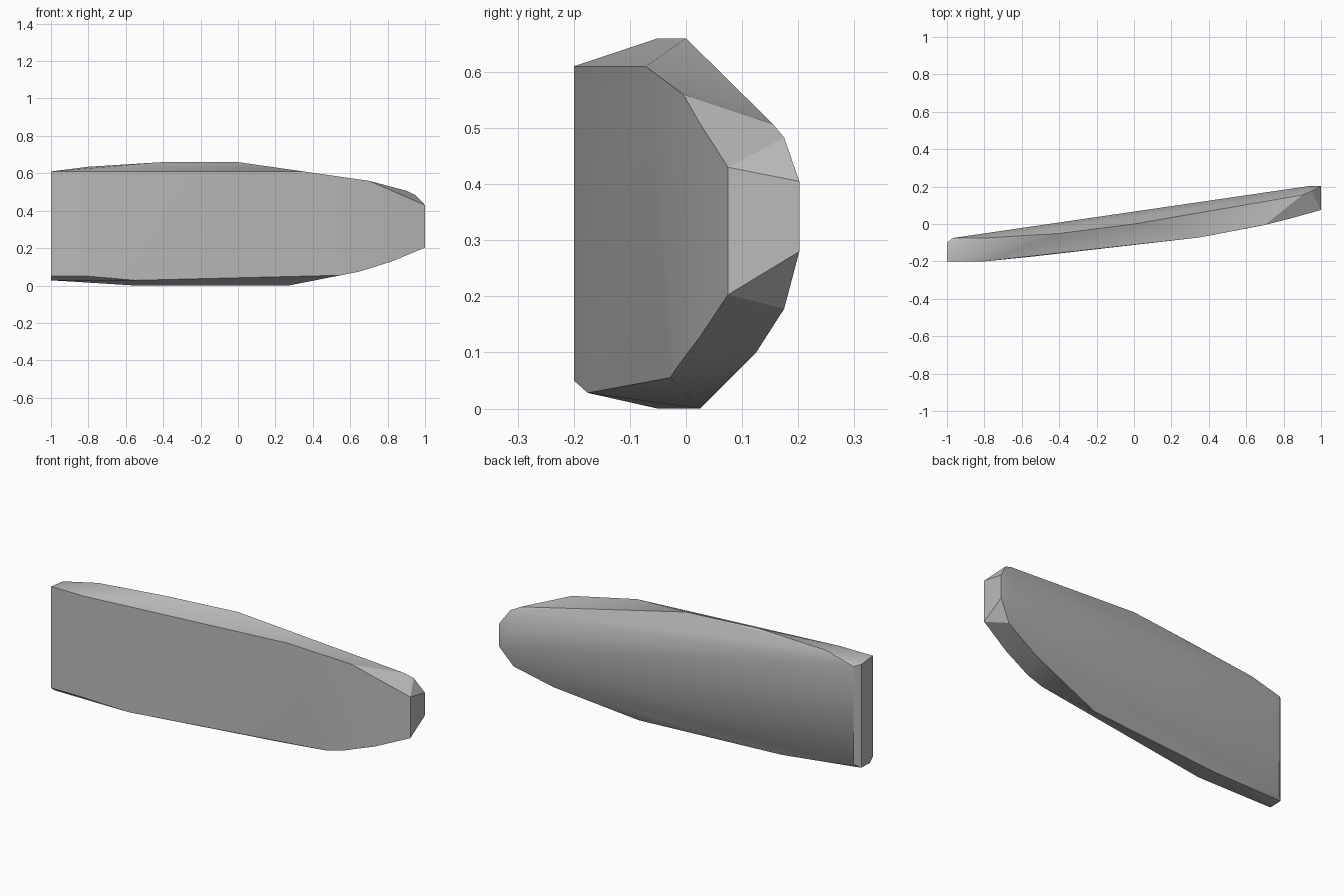
import bpy, bmesh, math

cube = bpy.data.objects.get("Cube")
if cube:
    bpy.data.objects.remove(cube, do_unlink=True)

mat = bpy.data.materials.new("stone grey")
mat.use_nodes = True
grey = (0.5, 0.5, 0.5, 1)
mat.diffuse_color = grey
mat.node_tree.nodes["Principled BSDF"].inputs["Base Color"].default_value = grey

# Outlines of the slab as (x, y, z) points
front_top = [(-1, -.2, .61), (-.8, -.2, .61), (.35, -.072, .61),
             (.7, -.005, .56), (.82, .025, .508), (1, .075, .43)]
front_bottom = [(-1, -.2, .05), (-.8, -.2, .05), (-.55, -.175, .028),
                (.55, -.028, .055), (.65, -.015, .075), (.82, .025, .128), (1, .075, .203)]
top_ridge = [(-.8, -.075, .635), (-.4, -.05, .66), (0, 0, .66),
             (.9, .155, .507), (.95, .175, .483), (1, .202, .405)]
bottom_ridge = [(-1, -.175, .028), (-.55, -.05, 0), (.27, .025, 0),
                (.72, .125, .1), (.93, .175, .178), (1, .202, .28)]
back_edge = [(-1, -.1, .6), (-1, -.1, .03), (-.97, -.075, .59), (-.97, -.075, .05),
             (.93, .202, .405), (.93, .202, .28)]

# Faceted slab wrapped around the outlines
bm = bmesh.new()
for outline in (front_top, front_bottom, top_ridge, bottom_ridge, back_edge):
    for point in outline:
        bm.verts.new(point)
hull = bmesh.ops.convex_hull(bm, input=bm.verts)
loose = {v for v in hull["geom_interior"] + hull["geom_unused"]
         if isinstance(v, bmesh.types.BMVert)}
bmesh.ops.delete(bm, geom=list(loose), context="VERTS")
bmesh.ops.dissolve_limit(bm, angle_limit=math.radians(1), verts=bm.verts, edges=bm.edges)
bmesh.ops.recalc_face_normals(bm, faces=bm.faces)

mesh = bpy.data.meshes.new("slab")
bm.to_mesh(mesh)
bm.free()
mesh.materials.append(mat)
slab = bpy.data.objects.new("slab", mesh)
bpy.context.collection.objects.link(slab)

# Soft facets with crisp rims
bpy.ops.object.select_all(action="DESELECT")
slab.select_set(True)
bpy.context.view_layer.objects.active = slab
bpy.ops.object.shade_smooth_by_angle(angle=math.radians(30))
